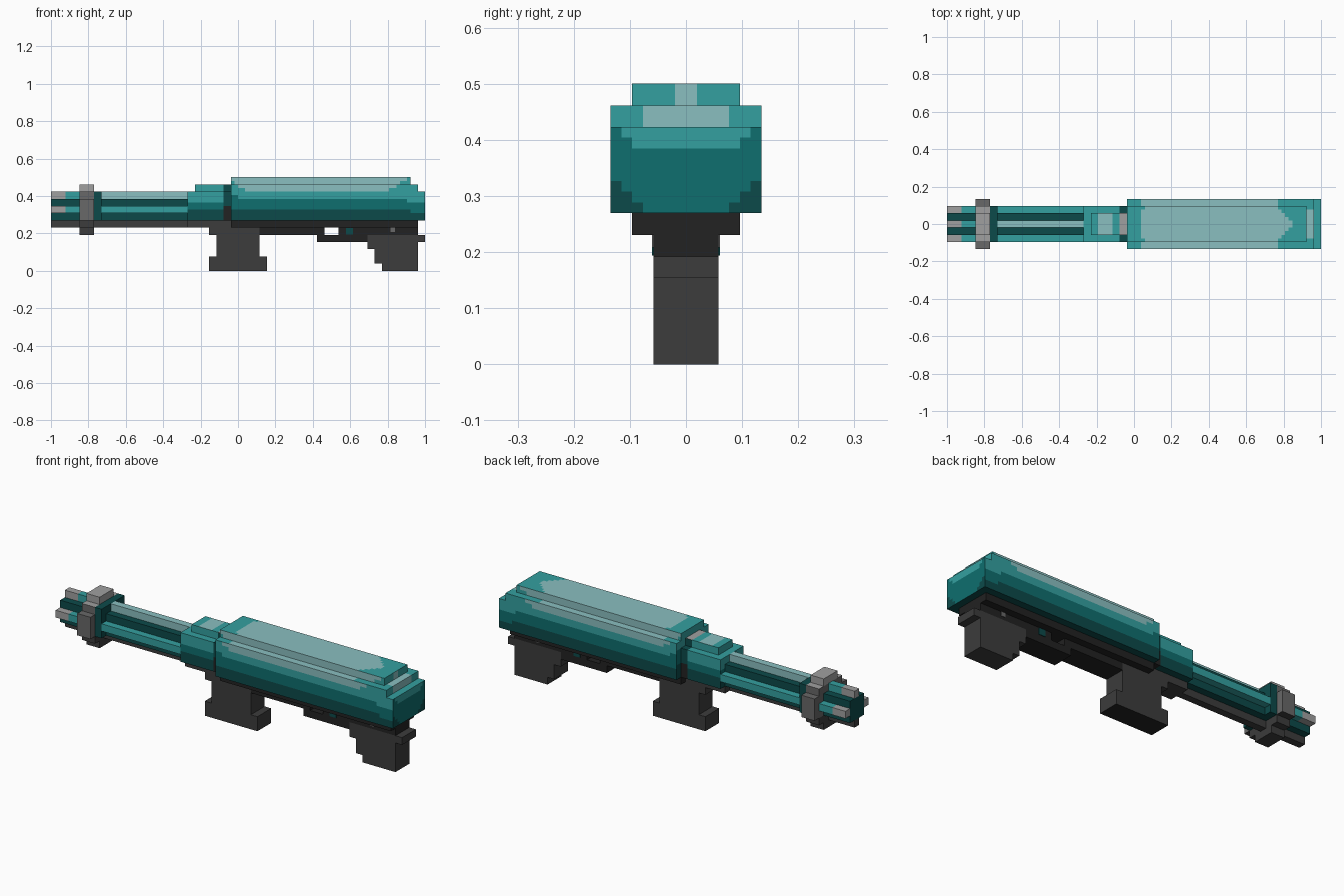
import bpy, bmesh, math
from mathutils import Vector

if "Cube" in bpy.data.objects:
    bpy.data.objects.remove(bpy.data.objects["Cube"], do_unlink=True)

U = 2 / 52          # one block; the model is 52 blocks long


def lin(c):
    c /= 255
    return c / 12.92 if c <= 0.04045 else ((c + 0.055) / 1.055) ** 2.4


PALETTE = [("pale_teal", (138, 191, 192)), ("teal", (52, 160, 160)),
           ("mid_teal", (14, 110, 110)), ("deep_teal", (12, 74, 74)),
           ("light_grey", (160, 160, 160)), ("mid_grey", (104, 104, 104)),
           ("dark_grey", (60, 60, 60)), ("black", (34, 34, 34))]
PALE, TEAL, MID, DEEP, LGREY, MGREY, DGREY, BLACK = range(8)
MATS = []
for name, rgb in PALETTE:
    m = bpy.data.materials.new(name)
    m.use_nodes = True
    col = tuple(lin(c) for c in rgb) + (1.0,)
    m.diffuse_color = col
    bsdf = next(n for n in m.node_tree.nodes if n.type == 'BSDF_PRINCIPLED')
    bsdf.inputs["Base Color"].default_value = col
    bsdf.inputs["Roughness"].default_value = 0.8
    MATS.append(m)


def build(name, boxes, colour, step=None):
    """Boxes (x0, x1, y0, y1, z0, z1) in blocks; colour is an index or a rule."""
    bm = bmesh.new()
    for x0, x1, y0, y1, z0, z1 in boxes:
        verts = bmesh.ops.create_cube(bm, size=1)["verts"]
        for v in verts:
            v.co = Vector(((x0 + x1) / 2 + v.co.x * (x1 - x0),
                           (y0 + y1) / 2 + v.co.y * (y1 - y0),
                           (z0 + z1) / 2 + v.co.z * (z1 - z0)))
    # Cut into a grid so that colour bands follow face edges
    if step:
        for axis in range(3):
            lo = min(v.co[axis] for v in bm.verts)
            hi = max(v.co[axis] for v in bm.verts)
            nor = Vector([float(axis == k) for k in range(3)])
            for k in range(1, int(round((hi - lo) / step))):
                bmesh.ops.bisect_plane(bm, geom=bm.verts[:] + bm.edges[:] + bm.faces[:],
                                       plane_co=nor * (lo + k * step), plane_no=nor)
    bm.normal_update()
    for f in bm.faces:
        c = f.calc_center_median()
        f.material_index = colour(c.x, c.y, c.z, f.normal) if callable(colour) else colour
    for v in bm.verts:
        v.co = Vector((v.co.x * U - 1, v.co.y * U, v.co.z * U))
    me = bpy.data.meshes.new(name)
    bm.to_mesh(me)
    bm.free()
    for m in MATS:
        me.materials.append(m)
    ob = bpy.data.objects.new(name, me)
    bpy.context.scene.collection.objects.link(ob)
    return ob


def sym(x0, x1, half, z0, z1):
    return (x0, x1, -half, half, z0, z1)


# Colour rules
def body_rule(x, y, z, n):
    if n.z < -0.5:
        return DEEP
    if n.z > 0.5:
        if z > 12.5:
            return PALE if 27 - (abs(y) > 2) * -0.5 < x < 48.5 - abs(y) else TEAL
        if z > 11.5:
            if x > 50:
                return PALE if abs(y) < 1.8 else TEAL
            return PALE if 27 < x < 46 else TEAL
        return TEAL
    if n.x > 0.5:
        if z > 12:
            return PALE if abs(y) < 0.5 else TEAL
        if z > 11:
            return PALE if abs(y) < 2 else TEAL
        if z > 9.75 + 1.2 * (abs(y) / 3) ** 4:
            return TEAL
        return DEEP if z < 7 + max(0, abs(y) - 1.5) * 0.85 else MID
    if n.x < -0.5:
        return TEAL if z > 11 else MID if z > 9 else DEEP
    end = max(0, 27 - x, x - 47)              # bands bend near the ends
    if z > 11.2 + end * 0.6 and end < 3:
        return PALE
    if z > 10 + (0.3 * end if x < 30 else -0.1 * end):
        return TEAL
    return MID if z > 8.7 - (0.15 * end if x > 40 else 0) else DEEP


def neck_rule(x, y, z, n):
    if n.z > 0.5:
        return PALE if z > 11.5 and 21 < x < 23 else TEAL
    return TEAL if z > 9.5 else MID if z > 8.3 else DEEP


def clamp_rule(x, y, z, n):
    if n.z > 0.5 and z > 10.5 or z > 10.5:
        return LGREY
    return MGREY if z > 6.9 and n.z > -0.5 else DGREY


# Main body shell
build("body_shell", [sym(25, 52, 3.5, 7, 11), sym(25, 51, 3.5, 11, 12),
                     sym(25, 50, 2.5, 12, 13)], body_rule, 0.5)
build("underframe", [sym(25, 51, 2.5, 6, 7)], BLACK)

# Neck between barrels and body
build("neck", [sym(19, 24, 2.5, 7, 11), sym(20, 24, 1.5, 11, 12)], neck_rule, 0.5)
build("neck_joint", [sym(24, 25, 2.5, 9, 11), sym(24, 25, 1.5, 11, 12)],
      lambda x, y, z, n: LGREY if n.z > 0.5 and z > 11.5 else DEEP)
build("neck_joint_base", [sym(24, 25, 2.5, 7, 9)], BLACK)
build("neck_underside", [sym(19, 25, 1.5, 6, 7)], DGREY)

# Barrel core, rear collar and four barrels around it
build("barrel_core", [sym(0, 19, 1.5, 7, 10)], DEEP)
build("barrel_collar", [sym(6, 7, 2.5, 7, 11)], DEEP)
build("lower_barrel", [sym(0, 19, 0.5, 6, 7)], DGREY)
for part, x0, x1, colour in (("tip", 0, 2, LGREY), ("muzzle", 2, 4, TEAL),
                             ("barrel", 7, 19, TEAL)):
    build("upper_" + part, [sym(x0, x1, 0.5, 10, 11)],
          PALE if part == "barrel" else colour)
    for side, s in (("right", -1), ("left", 1)):
        ya, yb = sorted((1.5 * s, 2.5 * s))
        build(side + "_" + part, [(x0, x1, ya, yb, 8, 9)], colour)

# Stepped round clamp
build("barrel_clamp", [sym(4, 6, 1.5, 5, 12), sym(4, 6, 2.5, 6, 11),
                       sym(4, 6, 3.5, 7, 10)], clamp_rule, 1)

# Front hand grip
build("front_grip", [sym(23, 29, 1.5, 2, 6), sym(22, 23, 1.5, 5, 6)], DGREY)
build("front_grip_foot", [sym(22, 30, 1.5, 0, 2)],
      lambda x, y, z, n: BLACK if z < 0.5 or n.z < -0.5 else DGREY, 1)

# Trigger rail and guard
build("trigger_rail", [sym(29, 38, 1.5, 5, 6), sym(40, 51, 1.5, 5, 6),
                       sym(37, 44, 1.5, 4, 5)], BLACK)

# Rear grip
build("rear_grip", [sym(44, 52, 1.5, 4, 5), sym(44, 51, 1.5, 3, 4),
                    sym(45, 51, 1.5, 1, 3), sym(46, 51, 1.5, 0, 1)], DGREY)

# Trigger plates and pins on both sides
for side, s in (("right", -1), ("left", 1)):
    ya, yb = sorted((1.5 * s, 1.58 * s))
    build(side + "_trigger_plate", [(41, 42, ya, yb, 5.05, 5.95)], DEEP)
    build(side + "_grip_pin", [(47.2, 47.8, ya, yb, 5.4, 6)], MGREY)
